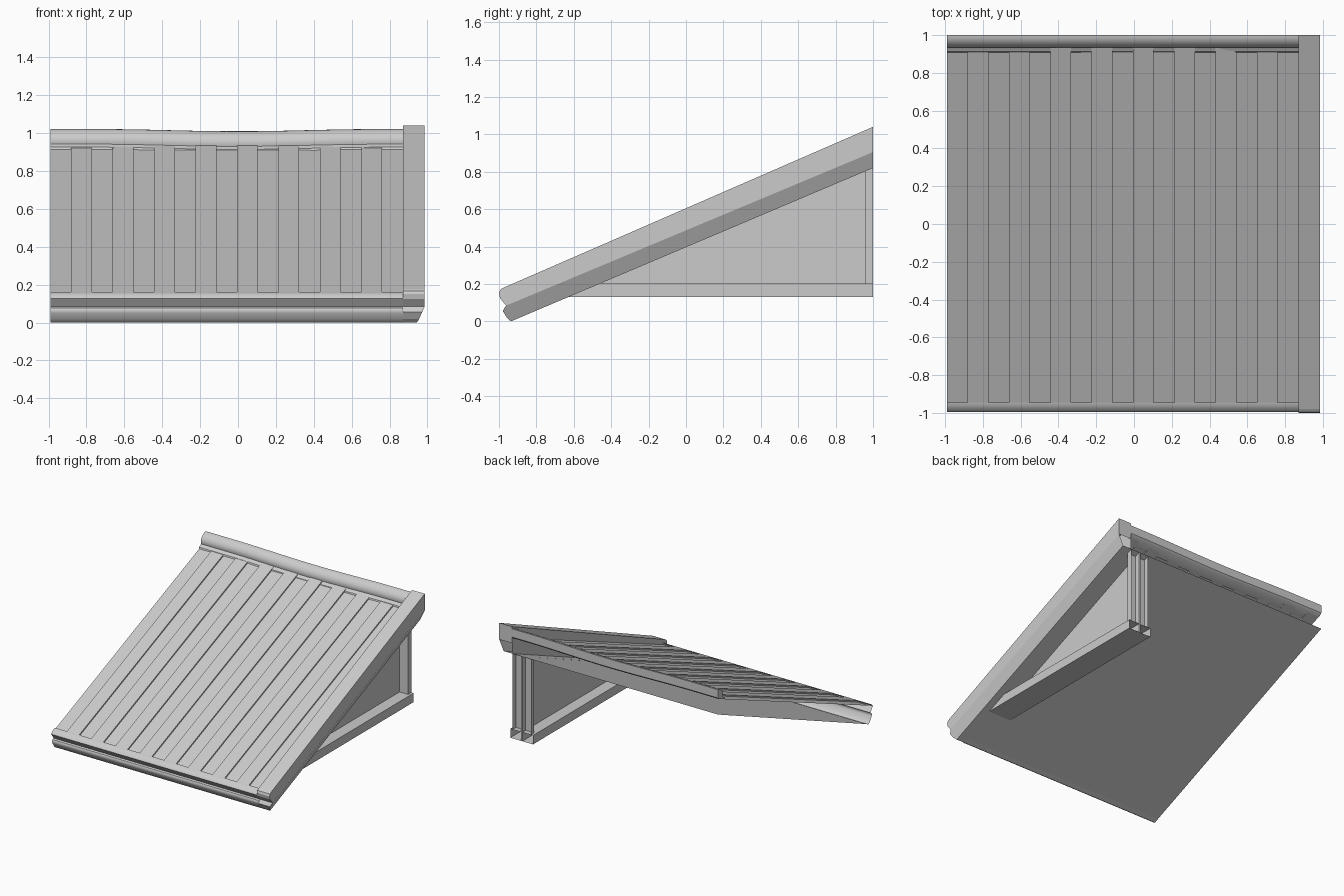
import bpy, bmesh, math

if "Cube" in bpy.data.objects:
    bpy.data.objects.remove(bpy.data.objects["Cube"])

LEFT, INNER, OUTER = -0.99, 0.87, 0.985


def finish(name, bm, smooth=False):
    bmesh.ops.recalc_face_normals(bm, faces=bm.faces)
    mesh = bpy.data.meshes.new(name)
    bm.to_mesh(mesh)
    bm.free()
    ob = bpy.data.objects.new(name, mesh)
    bpy.context.collection.objects.link(ob)
    if smooth:
        bpy.ops.object.select_all(action='DESELECT')
        bpy.context.view_layer.objects.active = ob
        ob.select_set(True)
        bpy.ops.object.shade_smooth_by_angle(angle=math.radians(40))
    return ob


def sweep_x(name, profile, xs, sag=lambda x: 0.0, closed=False, smooth=True):
    """Sweep a (y, z) profile along x, with an optional vertical sag."""
    bm = bmesh.new()
    rings = [[bm.verts.new((x, y, z - sag(x))) for y, z in profile] for x in xs]
    n = len(profile)
    for a, b in zip(rings, rings[1:]):
        for i in range(n if closed else n - 1):
            j = (i + 1) % n
            bm.faces.new((a[i], a[j], b[j], b[i]))
    if closed:
        bm.faces.new(rings[0])
        bm.faces.new(rings[-1])
    return finish(name, bm, smooth)


def prism(name, outline, x0, x1, open_side=None):
    """Extrude a (y, z) outline between two x values; one rim side may be open."""
    bm = bmesh.new()
    a = [bm.verts.new((x0, y, z)) for y, z in outline]
    b = [bm.verts.new((x1, y, z)) for y, z in outline]
    bm.faces.new(a)
    bm.faces.new(b)
    for i in range(len(a)):
        if i != open_side:
            j = (i + 1) % len(a)
            bm.faces.new((a[i], a[j], b[j], b[i]))
    return finish(name, bm)


# roof boards: alternately low and raised strips in one stepped sheet
def roof_z(y):
    return 0.148 + 0.41 * (y + 0.95)


bm = bmesh.new()
count = 17
width = (INNER - LEFT) / count
prev = None
for i in range(count):
    lift = 0.012 * (i % 2)
    for x in (LEFT + i * width, LEFT + (i + 1) * width):
        cur = [bm.verts.new((x, y, roof_z(y) + lift)) for y in (-0.955, 0.985)]
        if prev:
            bm.faces.new((prev[0], cur[0], cur[1], prev[1]))
        prev = cur
finish("roof_boards", bm)

# eave moulding, then the flat underside running up to the back
eave = [(-0.945, 0.162), (-0.96, 0.158), (-0.985, 0.143), (-0.994, 0.128),
        (-0.962, 0.084), (-0.976, 0.078), (-0.982, 0.066), (-0.979, 0.05),
        (-0.958, 0.02), (-0.948, 0.006), (-0.936, 0.0), (-0.9, 0.017)]
sweep_x("eave_moulding", eave, (LEFT, INNER))
sweep_x("roof_underside", [(-0.9, 0.017), (1.0, 0.82)], (LEFT, INNER), smooth=False)

# sagging ridge roll
ridge = [(0.908, 0.915), (0.912, 0.926), (0.932, 0.936), (0.938, 0.942),
         (0.934, 0.958), (0.938, 0.978), (0.95, 0.999), (0.968, 1.013),
         (0.985, 1.02), (1.0, 1.022), (1.0, 0.955), (0.985, 0.94)]
xs = [LEFT + (INNER - LEFT) * i / 12 for i in range(13)]
sweep_x("ridge_roll", ridge, xs, closed=True,
        sag=lambda x: 0.012 * math.cos(min(abs(x) / 0.75, 1) * math.pi / 2) ** 2)

# sloping verge beam: upright outer face above, inward-slanting face below
verge = [(1.0, 1.04, OUTER), (1.0, 0.905, OUTER), (1.0, 0.82, 0.945),
         (-0.936, 0.0, 0.945), (-0.958, 0.02, 0.956), (-0.98, 0.056, 0.973),
         (-0.962, 0.084, OUTER), (-0.995, 0.125, OUTER), (-1.0, 0.15, OUTER),
         (-0.994, 0.168, OUTER), (-0.98, 0.178, OUTER)]
bm = bmesh.new()
a = [bm.verts.new((INNER, y, z)) for y, z, x in verge]
b = [bm.verts.new((x, y, z)) for y, z, x in verge]
bm.faces.new(a)
bm.faces.new(b[6:] + b[:2])
bm.faces.new(b[1:7])
for i in range(len(a)):
    if i != 1:
        j = (i + 1) % len(a)
        bm.faces.new((a[i], a[j], b[j], b[i]))
finish("verge_beam", bm)

# gable wall under the slope
prism("gable_wall", [(-0.636, 0.13), (1.0, 0.13), (1.0, 0.82)], 0.777, 0.788)

# hollow sill beam, open at the back end
prism("sill_beam", [(-0.636, 0.13), (1.0, 0.13), (1.0, 0.203), (-0.465, 0.203)],
      0.68, 0.885, open_side=1)

# pair of half posts against the wall, open at the back
for side, x0, x1 in (("left", 0.70, 0.777), ("right", 0.788, 0.865)):
    prism("half_post_" + side,
          [(0.957, 0.203), (1.0, 0.203), (1.0, 0.82), (0.957, 0.802)],
          x0, x1, open_side=1)
